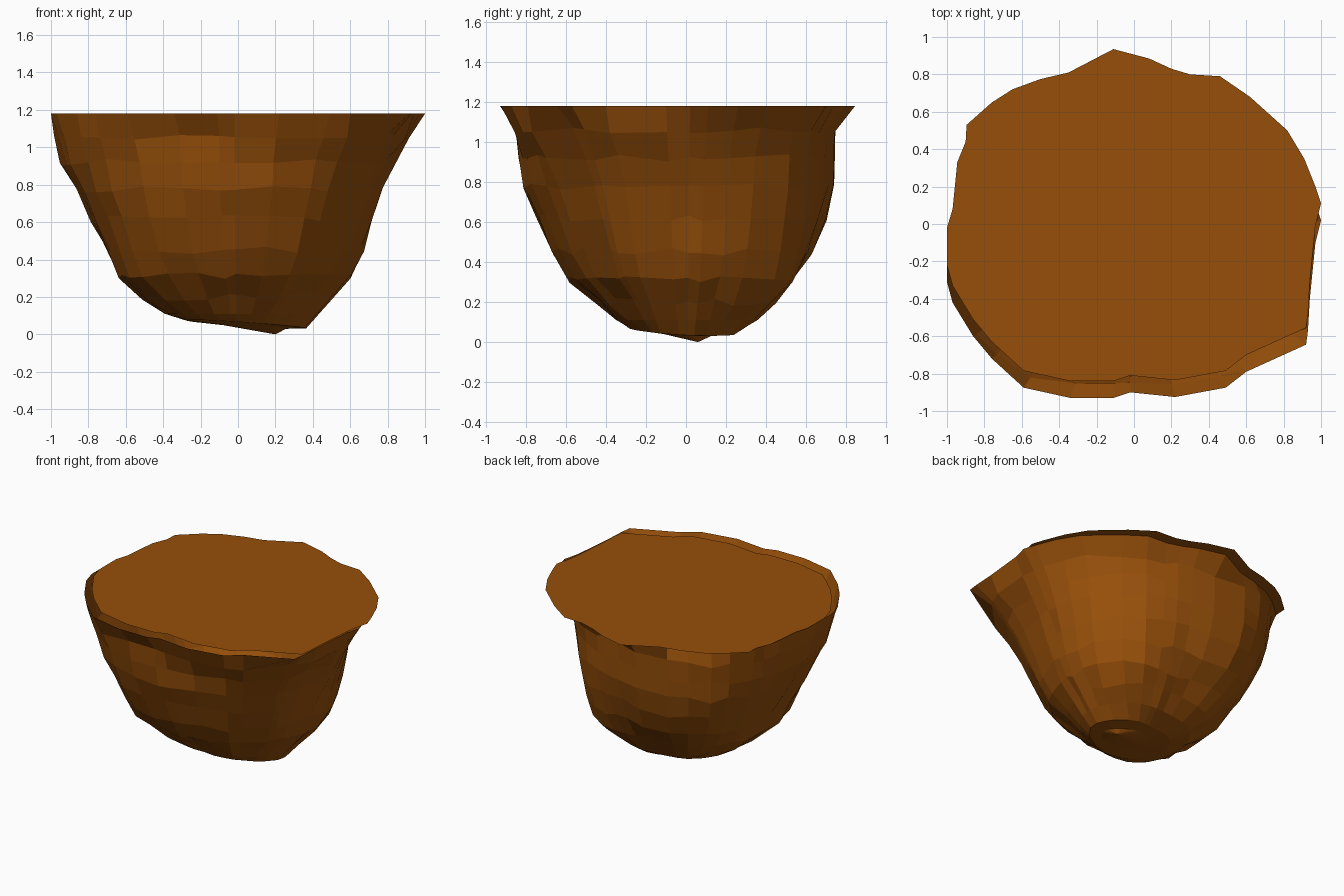
import bpy, bmesh, math, random

if "Cube" in bpy.data.objects:
    bpy.data.objects.remove(bpy.data.objects["Cube"])

random.seed(4)

def material(name, color):
    m = bpy.data.materials.new(name)
    m.diffuse_color = color
    m.use_nodes = True
    m.node_tree.nodes["Principled BSDF"].inputs["Base Color"].default_value = m.diffuse_color
    return m

def finish(bm, name, mat):
    me = bpy.data.meshes.new(name)
    bm.to_mesh(me)
    bm.free()
    ob = bpy.data.objects.new(name, me)
    bpy.context.collection.objects.link(ob)
    me.materials.append(mat)
    return ob

brown = material("brown_rock", (0.305, 0.078, 0.003, 1))
TOP = 1.18
SHIFT = 0.09   # the flat lid sits slightly further back than the wall rim

# Irregular outline of the flat top, counter-clockwise
outline = [(1.0, .11), (.97, .2), (.91, .35), (.82, .5), (.62, .68), (.46, .79),
           (.3, .80), (.2, .83), (.08, .885), (-.11, .935), (-.35, .81), (-.5, .775),
           (-.65, .72), (-.76, .65), (-.895, .53), (-.9, .44), (-.945, .33),
           (-.97, .08), (-1.0, -.02), (-1.0, -.22), (-.97, -.33), (-.86, -.51),
           (-.76, -.63), (-.59, -.785), (-.34, -.84), (-.11, -.84), (-.02, -.81),
           (.22, -.835), (.49, -.785), (.6, -.7), (.92, -.555), (.93, -.48),
           (.94, -.31), (.97, -.01)]
rim = [(x, y - SHIFT) for x, y in outline]

# Wall rings: height, then radius toward right, back right, back, back left,
# left, front left, front, front right
rings = [(1.06, .915, .77, .725, .92, .975, 1.02, .85, .98),
         (.92, .84, .745, .725, .91, .945, .98, .82, .88),
         (.78, .77, .74, .72, .89, .865, .92, .80, .80),
         (.62, .715, .72, .68, .84, .785, .86, .74, .725),
         (.45, .67, .69, .615, .755, .70, .78, .67, .65),
         (.31, .605, .64, .52, .635, .63, .71, .58, .575),
         (.20, .50, .535, .44, .51, .51, .53, .43, .45),
         (.11, .43, .42, .35, .38, .39, .41, .34, .35),
         (.055, .365, .31, .22, .24, .27, .30, .28, .28),
         (.045, .26, .18, .12, .09, .09, .10, .11, .18)]

def radius(vals, a):
    """Smooth periodic curve through eight radii."""
    t = (a / (math.pi / 4)) % 8
    i, f = int(t), t % 1
    p0, p1, p2, p3 = (vals[(i + k) % 8] for k in (-1, 0, 1, 2))
    return p1 + .5 * f * (p2 - p0 + f * (2*p0 - 5*p1 + 4*p2 - p3
                                         + f * (3*(p1 - p2) + p3 - p0)))

# Rock wall
bm = bmesh.new()
prev = [bm.verts.new((x, y, TOP)) for x, y in rim]
n = len(rim)
for z, *vals in rings:
    row = []
    for x, y in rim:
        a = math.atan2(y, x)
        r = radius(vals, a) * (1 + random.uniform(-.012, .008))
        # shallow dent low on the front left
        r *= 1 - .04 * math.exp(-((z - .38) / .12) ** 2 - ((a + 2.0) / .25) ** 2)
        px, py = r * math.cos(a), r * math.sin(a)
        dz = random.uniform(-.02, .02) if z > .15 else 0
        if z < .1:   # the underside dips toward the right
            dz = -.06 * (px - .05) - .04 * (py + .05)
        row.append(bm.verts.new((px, py, max(.004, z + dz))))
    for i in range(n):
        k = (i + 1) % n
        bm.faces.new((prev[k], prev[i], row[i], row[k]))
    prev = row
tip = bm.verts.new((.2, .06, 0))
for i in range(n):
    bm.faces.new((prev[(i + 1) % n], prev[i], tip))
# make sure the open wall faces outward
bm.normal_update()
bm.faces.ensure_lookup_table()
f = bm.faces[n * 4]
c = f.calc_center_median()
if f.normal.x * c.x + f.normal.y * c.y < 0:
    bmesh.ops.reverse_faces(bm, faces=bm.faces)
finish(bm, "rock_wall", brown)

# Flat lid
bm = bmesh.new()
bm.faces.new([bm.verts.new((x, y, TOP)) for x, y in outline])
finish(bm, "flat_top", brown)
